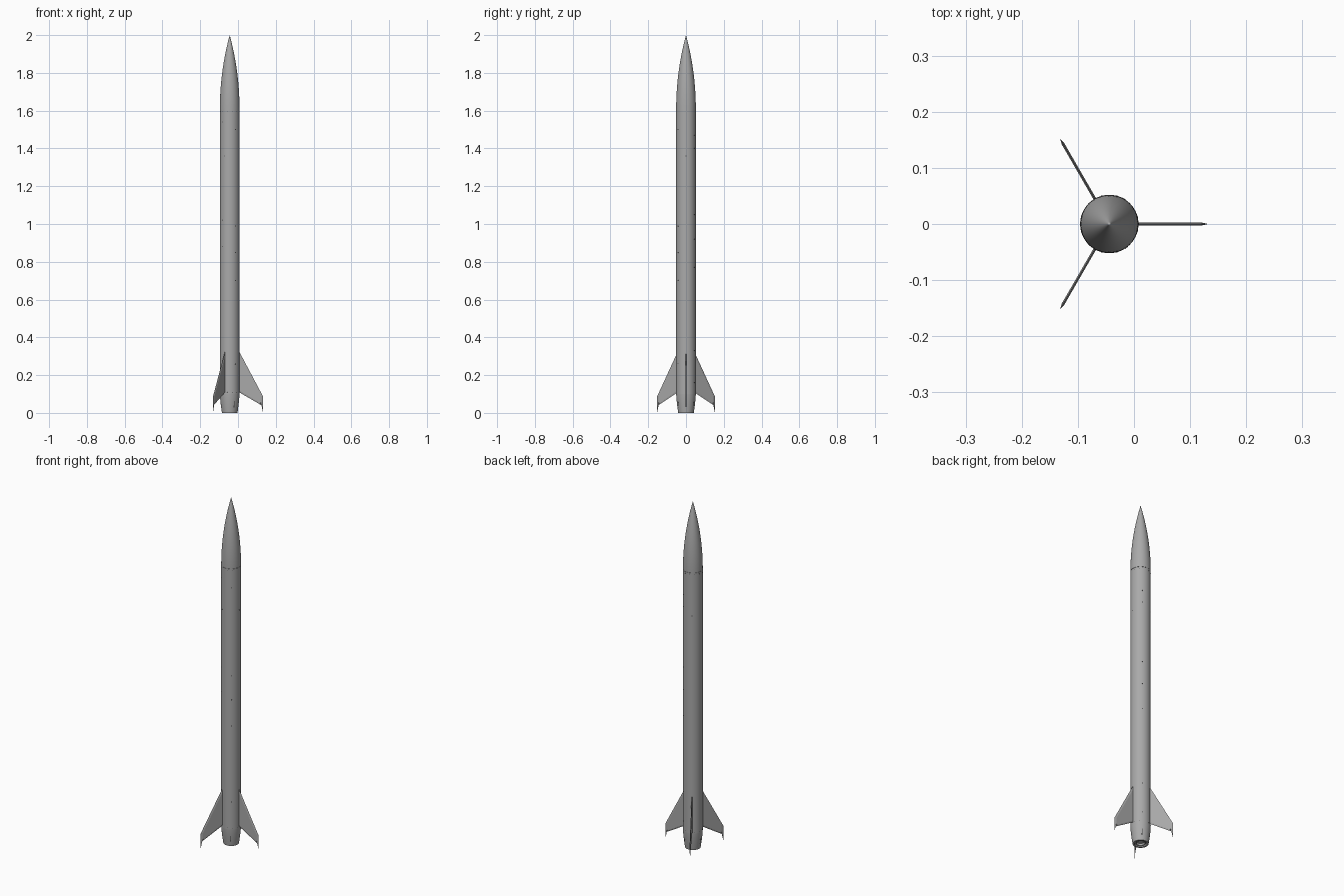
import bpy, bmesh
from math import cos, sin, pi, radians, sqrt
from mathutils import Matrix, Vector

cube = bpy.data.objects.get("Cube")
if cube:
    bpy.data.objects.remove(cube, do_unlink=True)

AXIS = Matrix.Translation((-0.044, 0, 0))
R = 0.052          # body radius
SHOULDER = 1.61    # nose joint height
TAIL = 0.1         # tail cone joint height


def material(name, value):
    m = bpy.data.materials.new(name)
    m.use_nodes = True
    colour = (value, value, value, 1)
    m.diffuse_color = colour
    m.node_tree.nodes["Principled BSDF"].inputs["Base Color"].default_value = colour
    return m


grey = material("body grey", 0.4)
dark = material("dark grey", 0.06)


def finish(name, bm, mat, smooth=True):
    bmesh.ops.recalc_face_normals(bm, faces=bm.faces)
    bm.transform(AXIS)
    mesh = bpy.data.meshes.new(name)
    bm.to_mesh(mesh)
    bm.free()
    mesh.materials.append(mat)
    ob = bpy.data.objects.new(name, mesh)
    bpy.context.collection.objects.link(ob)
    if smooth:
        bpy.ops.object.select_all(action='DESELECT')
        ob.select_set(True)
        bpy.context.view_layer.objects.active = ob
        bpy.ops.object.shade_smooth_by_angle(angle=radians(30))
    return ob


def lathe(name, profile, mat, sides=64):
    """Spin a (radius, height) profile about the rocket axis."""
    bm = bmesh.new()
    verts = [bm.verts.new((r, 0, z)) for r, z in profile]
    edges = [bm.edges.new(pair) for pair in zip(verts, verts[1:])]
    bmesh.ops.spin(bm, geom=verts + edges, cent=(0, 0, 0), axis=(0, 0, 1),
                   angle=2 * pi, steps=sides, use_merge=True)
    bmesh.ops.remove_doubles(bm, verts=bm.verts, dist=1e-5)
    return finish(name, bm, mat)


# Nose cone: tangent ogive
length = 2 - SHOULDER
rho = (R * R + length * length) / (2 * R)
ogive = []
for i in range(33):
    h = length * i / 32
    ogive.append((max(0, sqrt(rho * rho - h * h) + R - rho), SHOULDER + h))
lathe("nose_cone", [(0, SHOULDER)] + ogive, grey)

# Body tube
lathe("body_tube", [(0, TAIL), (R, TAIL), (R, SHOULDER - 0.001), (0, SHOULDER - 0.001)], grey)

# Tail cone, hollow at the bottom, gently curved outside
cone = [(R - 0.011 * (i / 8) ** 1.4, TAIL * (1 - i / 8)) for i in range(9)]
lathe("tail_cone", [(0, TAIL)] + cone + [(0.032, 0), (0.032, 0.09), (0, 0.09)], grey)

# Motor tube with a closed end inside the tail cone
lathe("motor_tube", [(0.028, 0.09), (0.028, 0.004), (0.022, 0.004), (0.022, 0.015), (0, 0.015)], grey)

# Fins: bevelled plates, (radius, height) outlines starting and ending at the root
rim = [(0.045, 0.335), (0.176, 0.088), (0.176, 0.004), (0.169, 0.04), (0.045, 0.112)]
flat = [(0.045, 0.315), (0.163, 0.092), (0.165, 0.055), (0.161, 0.052), (0.045, 0.122)]
for n, side in enumerate(("left", "back_right", "front_right")):
    bm = bmesh.new()
    edge = [bm.verts.new((r, 0, z)) for r, z in rim]
    for y in (-0.0025, 0.0025):
        face = [bm.verts.new((r, y, z)) for r, z in flat]
        bm.faces.new(face)
        for i in range(4):
            bm.faces.new((edge[i], edge[i + 1], face[i + 1], face[i]))
    bm.transform(Matrix.Rotation(n * 2 * pi / 3, 4, 'Z'))
    finish("fin_" + side, bm, grey, smooth=False)


def dots(name, places, size, mat):
    """Small round plates flush with the tube, at (degrees, height)."""
    bm = bmesh.new()
    for angle, z in places:
        place = (Matrix.Rotation(radians(angle), 4, 'Z')
                 @ Matrix.Translation((R, 0, z)) @ Matrix.Rotation(pi / 2, 4, 'Y'))
        bmesh.ops.create_cone(bm, cap_ends=True, segments=10, radius1=size,
                              radius2=size, depth=0.001, matrix=place)
    finish(name, bm, mat)


# Vent holes and screws in rows along the tube
rows = {60: (1.47, 1.4, 1.05, 0.92, 0.77, 0.33, 0.16),
        -54: (1.5, 0.99, 0.85, 0.7, 0.26),
        225: (1.54, 1.02, 0.88)}
dots("vent_holes", [(a, z) for a, heights in rows.items() for z in heights]
     + [(a, 1.36) for a in (0, 120, 240)], 0.003, dark)

# Pins around the nose joint and tail joint
for name, z in (("nose_pins", SHOULDER - 0.012), ("tail_pins", TAIL + 0.008)):
    dots(name, [(a, z) for a in range(15, 375, 30)], 0.0015, dark)

# Slots in the tail cone between the fins
bm = bmesh.new()
for angle in (60, 180, 300):
    place = (Matrix.Rotation(radians(angle), 4, 'Z') @ Matrix.Translation((0.0463, 0, 0.045))
             @ Matrix.Rotation(0.13, 4, 'Y') @ Matrix.Diagonal((0.002, 0.004, 0.035, 1)))
    bmesh.ops.create_cube(bm, size=1, matrix=place)
finish("tail_slots", bm, dark, smooth=False)
